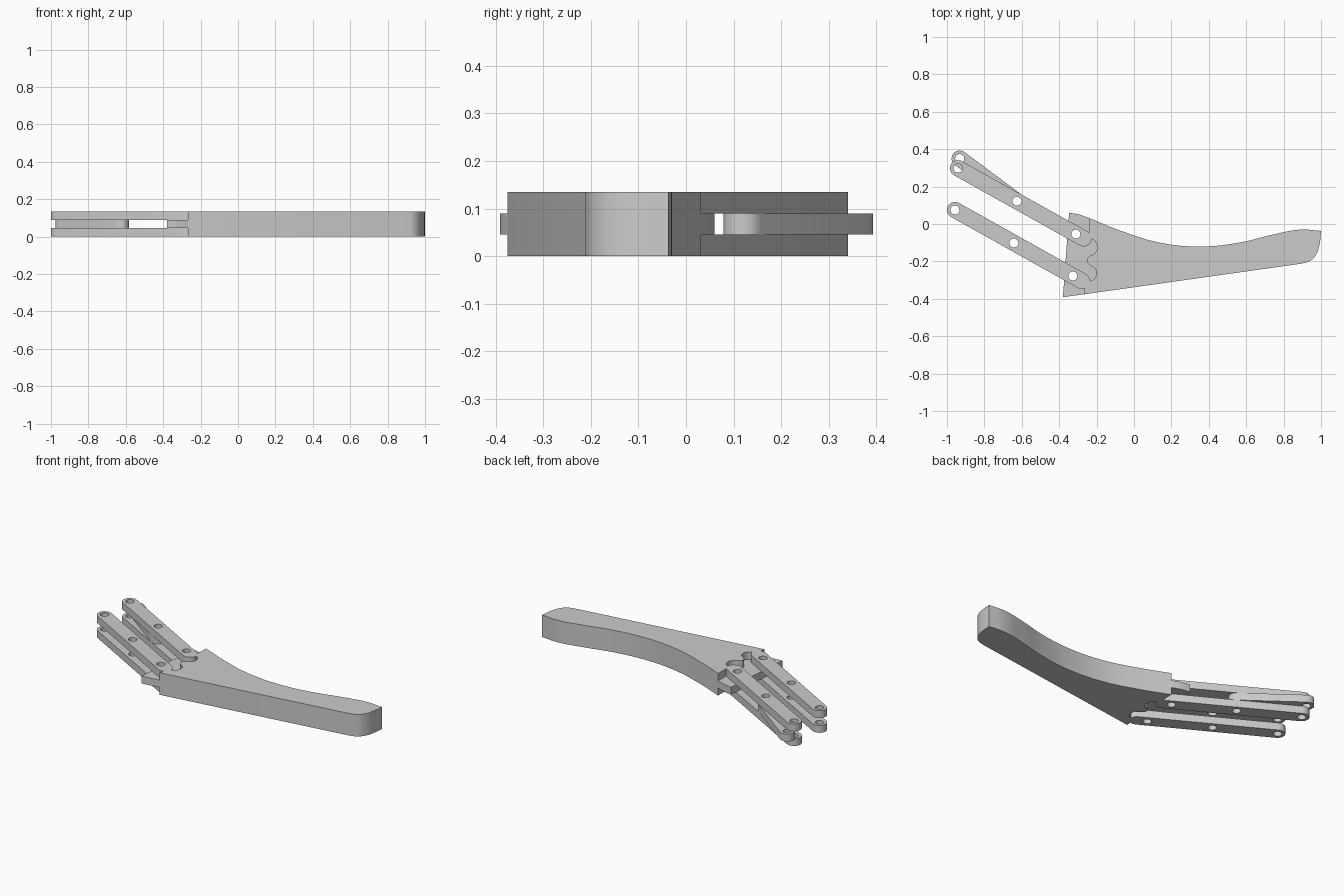
import bpy, bmesh, math
from mathutils import Vector

cube = bpy.data.objects.get("Cube")
if cube:
    bpy.data.objects.remove(cube, do_unlink=True)

LAYER = 0.045          # the tool is three equal layers thick
LINK_R, HOLE_R = 0.043, 0.024

grey = bpy.data.materials.new("light_grey")
grey.use_nodes = True
colour = (0.6, 0.6, 0.6, 1)
grey.diffuse_color = colour
grey.node_tree.nodes["Principled BSDF"].inputs["Base Color"].default_value = colour


def arc(centre, radius, start, end, steps):
    return [Vector((centre.x + radius * math.cos(a), centre.y + radius * math.sin(a)))
            for a in (start + (end - start) * i / steps for i in range(steps + 1))]


def hole(centre):
    return arc(Vector(centre), HOLE_R, 0, math.tau, 24)[:-1]


def add_poly(curve, points):
    spline = curve.splines.new('POLY')
    spline.points.add(len(points) - 1)
    for p, co in zip(spline.points, points):
        p.co = (co[0], co[1], 0, 1)
    spline.use_cyclic_u = True


def add_bezier(curve, points):
    """Points are (x, y, kind); kind 'C' is a corner, 'S' is smooth."""
    spline = curve.splines.new('BEZIER')
    spline.bezier_points.add(len(points) - 1)
    spline.use_cyclic_u = True
    for p, (x, y, kind) in zip(spline.bezier_points, points):
        p.co = (x, y, 0)
    for p, (x, y, kind) in zip(spline.bezier_points, points):
        p.handle_left_type = p.handle_right_type = 'VECTOR' if kind == 'C' else 'AUTO'


def plate(name, z0, z1, polys=(), bezier=None):
    """Extrude a flat outline with holes from z0 to z1."""
    curve = bpy.data.curves.new(name + "_profile", 'CURVE')
    curve.dimensions = '2D'
    curve.fill_mode = 'BOTH'
    curve.resolution_u = 8
    curve.extrude = (z1 - z0) / 2
    if bezier:
        add_bezier(curve, bezier)
    for points in polys:
        add_poly(curve, points)
    helper = bpy.data.objects.new(name + "_profile", curve)
    bpy.context.collection.objects.link(helper)
    graph = bpy.context.evaluated_depsgraph_get()
    mesh = bpy.data.meshes.new_from_object(helper.evaluated_get(graph))
    bpy.data.objects.remove(helper, do_unlink=True)
    bm = bmesh.new()
    bm.from_mesh(mesh)
    bmesh.ops.remove_doubles(bm, verts=bm.verts, dist=0.0002)
    bmesh.ops.translate(bm, verts=bm.verts, vec=(0, 0, (z0 + z1) / 2))
    bmesh.ops.recalc_face_normals(bm, faces=bm.faces)
    bm.to_mesh(mesh)
    bm.free()
    mesh.name = name
    mesh.materials.clear()
    mesh.materials.append(grey)
    obj = bpy.data.objects.new(name, mesh)
    bpy.context.collection.objects.link(obj)
    bpy.ops.object.select_all(action='DESELECT')
    obj.select_set(True)
    bpy.context.view_layer.objects.active = obj
    bpy.ops.object.shade_smooth_by_angle(angle=math.radians(30))
    return obj


def link(name, start, end, holes, layer):
    """Round-ended bar with pin holes."""
    a, b = Vector(start), Vector(end)
    d = b - a
    t = math.atan2(d.y, d.x)
    q = math.pi / 2
    outline = arc(b, LINK_R, t - q, t + q, 16) + arc(a, LINK_R, t + q, t + 3 * q, 16)
    plate(name, layer * LAYER, (layer + 1) * LAYER, [outline] + [hole(h) for h in holes])


# Curved handle with two round sockets at the pivot end
plate("handle", 0, 3 * LAYER, bezier=[
    (-0.268, -0.376, 'C'), (0.895, -0.212, 'C'), (0.945, -0.195, 'S'),
    (0.978, -0.155, 'S'), (0.993, -0.105, 'S'), (1.0, -0.037, 'C'),
    (0.89, -0.03, 'S'), (0.75, -0.055, 'S'), (0.56, -0.1, 'S'),
    (0.36, -0.12, 'S'), (0.14, -0.1, 'S'), (-0.06, -0.04, 'S'),
    (-0.24, 0.032, 'C'), (-0.24, -0.08, 'C'), (-0.222, -0.082, 'S'),
    (-0.198, -0.115, 'S'), (-0.21, -0.158, 'S'), (-0.238, -0.172, 'S'),
    (-0.252, -0.198, 'S'), (-0.235, -0.22, 'S'), (-0.205, -0.244, 'S'),
    (-0.21, -0.29, 'S'), (-0.237, -0.307, 'C'), (-0.262, -0.338, 'C')])

# Middle tongue that carries the pivots
upper_pins = [(-0.941, 0.298), (-0.626, 0.122), (-0.311, -0.054)]
lower_pins = [(-0.957, 0.075), (-0.642, -0.102), (-0.327, -0.278)]
plate("pivot_tongue", LAYER, 2 * LAYER,
      polys=[hole(upper_pins[2]), hole(lower_pins[2])],
      bezier=[(-0.38, -0.391, 'C'), (-0.268, -0.376, 'C'), (-0.15, -0.3, 'C'),
              (-0.15, -0.06, 'C'), (-0.24, 0.032, 'C'), (-0.295, 0.051, 'S'),
              (-0.347, 0.06, 'C')])

# Paired outer links above and below the tongue
for side, layer in (("bottom", 0), ("top", 2)):
    link(f"upper_link_{side}", upper_pins[0], (-0.27, -0.077), upper_pins, layer)
    link(f"lower_link_{side}", lower_pins[0], (-0.278, -0.305), lower_pins, layer)

# Short link held between the upper pair
link("middle_link", (-0.932, 0.35), upper_pins[1], [(-0.932, 0.35), upper_pins[1]], 1)
